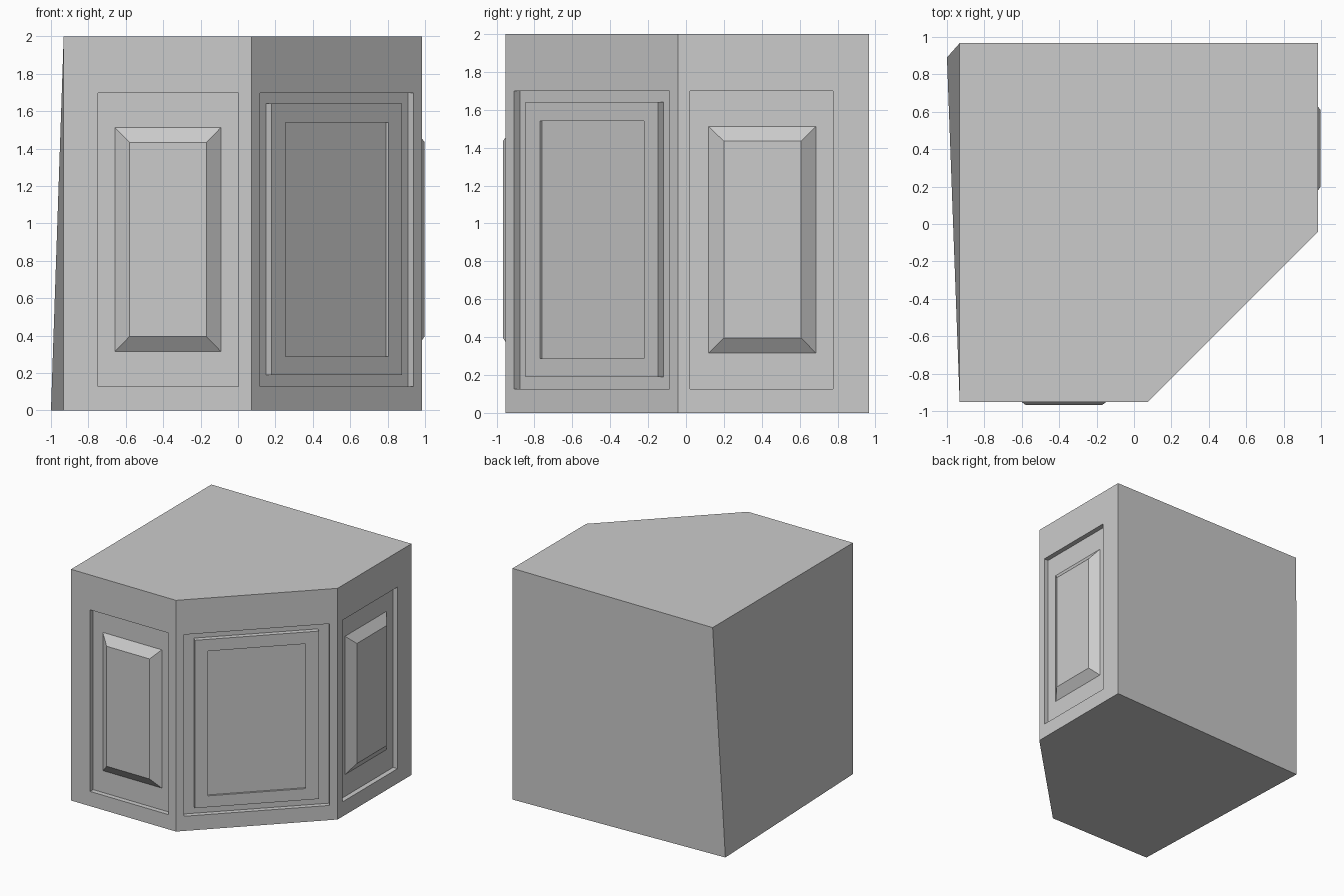
import bpy, bmesh
from mathutils import Vector

if "Cube" in bpy.data.objects:
    bpy.data.objects.remove(bpy.data.objects["Cube"])

H = 2.0
bm = bmesh.new()

# Cabinet plan corners; the rear left corner leans at the bottom
FL, FR = (-0.932, -0.952), (0.073, -0.952)
RF, RB = (0.983, -0.042), (0.983, 0.967)
BL_TOP, BL_BOTTOM = (-0.932, 0.967), (-1.0, 0.89)


def add_face(points):
    bm.faces.new([bm.verts.new(p) for p in points])


def panelled_side(a, b, rings):
    """Side from corner a to b with nested rectangles (u0, u1, z0, z1, height)."""
    a, b = Vector((*a, 0)), Vector((*b, 0))
    u = (b - a).normalized()
    n = u.cross(Vector((0, 0, 1)))

    def corners(u0, u1, z0, z1, h):
        return [a + u * s + n * h + Vector((0, 0, z))
                for s, z in ((u0, z0), (u1, z0), (u1, z1), (u0, z1))]

    prev = corners(0, (b - a).length, 0, H, 0)
    for ring in rings:
        cur = corners(*ring)
        for i in range(4):
            j = (i + 1) % 4
            add_face([prev[i], prev[j], cur[j], cur[i]])
        prev = cur
    add_face(prev)


def raised_panel(outer, base, top):
    """Sunken frame holding a bevelled raised field."""
    d = -0.042
    return [(*outer, 0.127, 1.698, 0), (*outer, 0.127, 1.698, d),
            (*base, 0.316, 1.512, d), (*top, 0.396, 1.434, 0.015)]


# Front and right sides with bevelled panels
panelled_side(FL, FR, raised_panel((0.183, 0.935), (0.275, 0.84), (0.352, 0.763)))
panelled_side(RF, RB, raised_panel((0.064, 0.818), (0.161, 0.727), (0.242, 0.65)))

# Diagonal door: groove, flat frame, shallow sunken centre
groove, frame, centre = (0.064, 1.224), (0.15, 1.138), (0.255, 1.033)
panelled_side(FR, RF, [
    (*groove, 0.127, 1.698, 0), (*groove, 0.127, 1.698, -0.042),
    (*frame, 0.19, 1.642, -0.042), (*frame, 0.19, 1.642, 0),
    (*centre, 0.288, 1.54, 0), (*centre, 0.288, 1.54, -0.018)])

# Plain back, left side, top and bottom
add_face([(*RB, 0), (*BL_BOTTOM, 0), (*BL_TOP, H), (*RB, H)])
add_face([(*BL_BOTTOM, 0), (*FL, 0), (*FL, H), (*BL_TOP, H)])
add_face([(*p, H) for p in (FL, FR, RF, RB, BL_TOP)])
add_face([(*p, 0) for p in (BL_BOTTOM, RB, RF, FR, FL)])

bmesh.ops.remove_doubles(bm, verts=bm.verts[:], dist=0.0005)
bmesh.ops.recalc_face_normals(bm, faces=bm.faces[:])
mesh = bpy.data.meshes.new("corner_cabinet")
bm.to_mesh(mesh)
bm.free()
bpy.context.collection.objects.link(bpy.data.objects.new("corner_cabinet", mesh))
